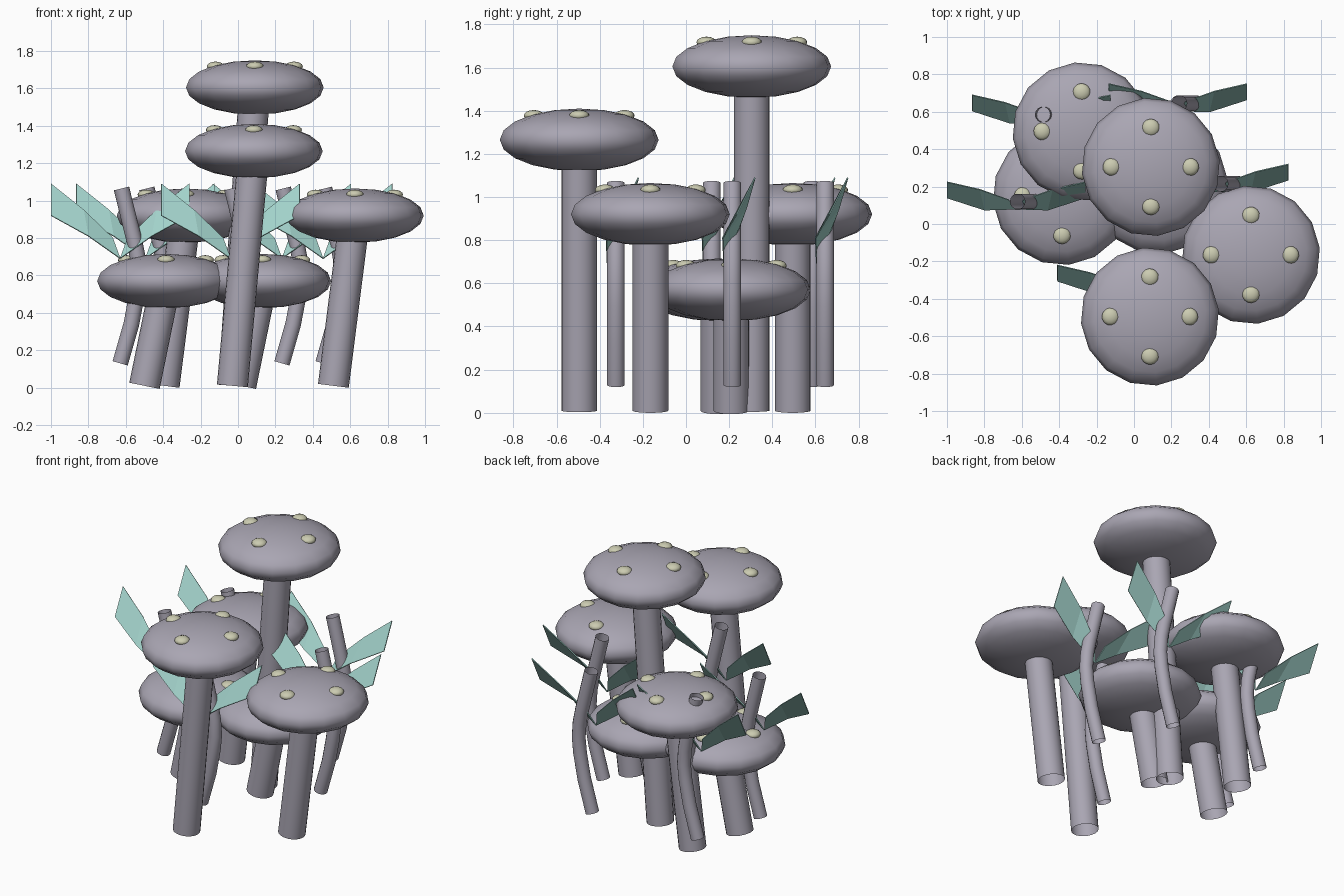
import bpy, bmesh, math
from mathutils import Vector, Matrix

cube = bpy.data.objects.get("Cube")
if cube:
    bpy.data.objects.remove(cube)


def material(name, color):
    m = bpy.data.materials.new(name)
    m.use_nodes = True
    m.diffuse_color = (*color, 1)
    bsdf = next(n for n in m.node_tree.nodes if n.type == 'BSDF_PRINCIPLED')
    bsdf.inputs["Base Color"].default_value = (*color, 1)
    return m


GREY = material("lavender grey", (0.40, 0.38, 0.45))
TEAL = material("leaf teal", (0.36, 0.64, 0.59))
CREAM = material("spot cream", (0.60, 0.60, 0.44))


def finish(name, bm, mat, smooth=True):
    mesh = bpy.data.meshes.new(name)
    bm.normal_update()
    bm.to_mesh(mesh)
    bm.free()
    mesh.materials.append(mat)
    for p in mesh.polygons:
        p.use_smooth = smooth
    obj = bpy.data.objects.new(name, mesh)
    bpy.context.collection.objects.link(obj)
    return obj


def ellipsoid(name, center, radius, height, segments, rings, mat):
    bm = bmesh.new()
    bmesh.ops.create_uvsphere(bm, u_segments=segments, v_segments=rings, radius=1)
    bm.transform(Matrix.Translation(center) @ Matrix.Diagonal((radius, radius, height, 1))
                 @ Matrix.Rotation(0.1, 4, 'Z'))
    return finish(name, bm, mat)


def tube(name, path, radius, sides, mat):
    """Open-ended tube along a path lying in a plane of constant y."""
    bm = bmesh.new()
    rings = []
    for i, p in enumerate(path):
        d = (path[min(i + 1, len(path) - 1)] - path[max(i - 1, 0)]).normalized()
        u, v = Vector((d.z, 0, -d.x)), Vector((0, 1, 0))
        angles = [math.tau * k / sides for k in range(sides)]
        rings.append([bm.verts.new(p + radius * (math.cos(a) * u + math.sin(a) * v))
                      for a in angles])
    for low, high in zip(rings, rings[1:]):
        for k in range(sides):
            n = (k + 1) % sides
            bm.faces.new((low[k], low[n], high[n], high[k]))
    return finish(name, bm, mat)


# Mushrooms: leaning stem, flattened cap and four spots
CAP_R, CAP_H, SPOT_OFFSET, LEAN = 0.37, 0.145, 0.21, 0.115


def mushroom(label, x, y, z):
    tube(label + "_stem", [Vector((x - LEAN, y, 0.01)), Vector((x, y, z))],
         0.083, 20, GREY)
    ellipsoid(label + "_cap", Vector((x, y, z)), CAP_R, CAP_H, 16, 10, GREY)
    spot_z = z + CAP_H * math.sqrt(1 - (SPOT_OFFSET / CAP_R) ** 2) - 0.007
    for k in range(4):
        a = k * math.pi / 2
        pos = Vector((x + SPOT_OFFSET * math.cos(a), y + SPOT_OFFSET * math.sin(a), spot_z))
        ellipsoid(f"{label}_spot_{k + 1}", pos, 0.047, 0.026, 14, 8, CREAM)


mushroom("tall_mushroom", 0.09, 0.305, 1.605)
mushroom("front_mushroom", 0.085, -0.495, 1.265)
mushroom("left_mushroom", 0.625, -0.165, 0.92)
mushroom("back_mushroom", -0.28, 0.495, 0.92)
mushroom("short_right_mushroom", -0.385, 0.15, 0.57)
mushroom("short_middle_mushroom", 0.13, 0.21, 0.57)

# Reeds: bent stalk with two mirrored leaves
STALK = [(0, 0.13), (0.06, 0.34), (0.09, 0.5), (0.1, 0.6), (0.093, 0.7),
         (0.075, 0.79), (0.007, 1.065)]
LEAF_LOW = [(0.0, -0.04, 0.69), (0.17, -0.045, 0.81), (0.37, 0.02, 0.92)]
LEAF_HIGH = [(0.04, 0.01, 0.8), (0.195, 0.065, 0.95), (0.37, 0.105, 1.09)]


def leaf(name, x, y, side):
    bm = bmesh.new()
    low, high = ([bm.verts.new((x + side * p[0], y + p[1], p[2])) for p in row]
                 for row in (LEAF_LOW, LEAF_HIGH))
    for i in range(2):
        face = [low[i], low[i + 1], high[i + 1], high[i]]
        bm.faces.new(face if side > 0 else face[::-1])
    obj = finish(name, bm, TEAL, smooth=False)
    thick = obj.modifiers.new("thickness", 'SOLIDIFY')
    thick.thickness = 0.006
    thick.offset = 0


def reed(label, x, y):
    tube(label + "_stalk", [Vector((x + dx, y, z)) for dx, z in STALK], 0.042, 14, GREY)
    leaf(label + "_left_leaf", x, y, 1)
    leaf(label + "_right_leaf", x, y, -1)


for label, x, y in [("right_reed", -0.63, 0.12), ("back_right_reed", -0.495, 0.585),
                    ("back_left_reed", 0.235, 0.645), ("left_reed", 0.455, 0.215),
                    ("front_reed", -0.04, -0.325)]:
    reed(label, x, y)
